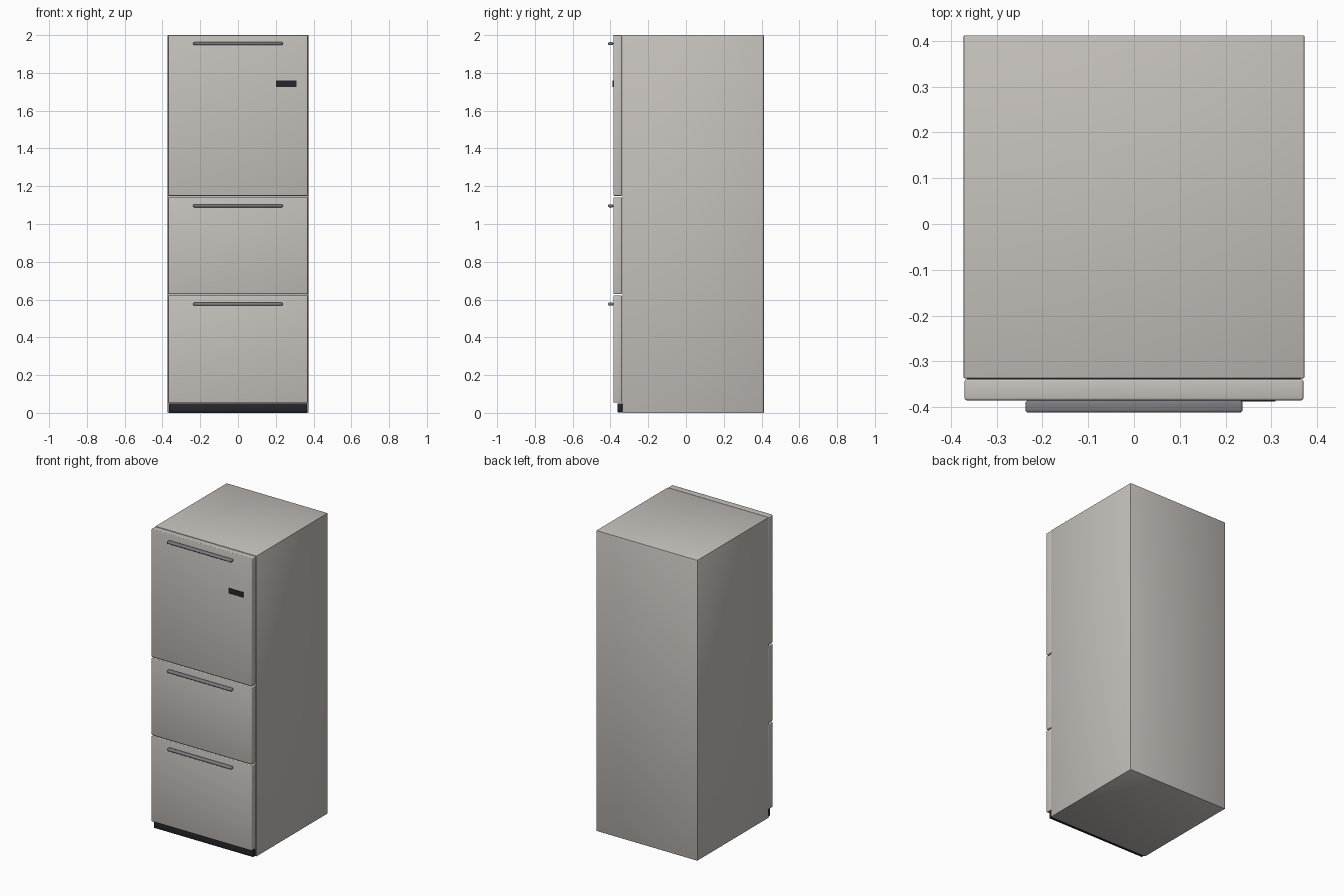
import bpy

cube = bpy.data.objects.get("Cube")
if cube:
    bpy.data.objects.remove(cube, do_unlink=True)


def material(name, rgb, roughness=0.5):
    mat = bpy.data.materials.new(name)
    mat.use_nodes = True
    mat.diffuse_color = (*rgb, 1)
    shader = mat.node_tree.nodes["Principled BSDF"]
    shader.inputs["Base Color"].default_value = (*rgb, 1)
    shader.inputs["Roughness"].default_value = roughness
    return mat


def box(name, x, y, z, mat, bevel=0.0, segments=3):
    """Box from (low, high) ranges on each axis, with rounded edges."""
    ranges = (x, y, z)
    bpy.ops.mesh.primitive_cube_add(size=1, location=[(a + b) / 2 for a, b in ranges])
    obj = bpy.context.object
    obj.name = name
    obj.scale = [b - a for a, b in ranges]
    bpy.ops.object.transform_apply(location=False, rotation=False, scale=True)
    obj.data.materials.append(mat)
    if bevel:
        mod = obj.modifiers.new("Rounded edges", "BEVEL")
        mod.width = bevel
        mod.segments = segments
        bpy.ops.object.modifier_apply(modifier=mod.name)
        bpy.ops.object.shade_smooth_by_angle()
    return obj


steel = material("warm steel", (0.56, 0.53, 0.50))
grey = material("handle grey", (0.20, 0.20, 0.22))
black = material("black plastic", (0.02, 0.02, 0.025))

BACK, BODY_FRONT, DOOR_FRONT = 0.412, -0.337, -0.385

# Cabinet and recessed plinth
box("cabinet", (-0.372, 0.372), (BODY_FRONT, BACK), (0, 2), steel, 0.002, 2)
box("kick_plate", (-0.365, 0.365), (-0.362, BODY_FRONT), (0.003, 0.05), black, 0.002, 2)

# Door and drawers, each with a bar handle near its top edge
fronts = {
    "lower_drawer": (0.054, 0.622, 0.576),
    "middle_drawer": (0.629, 1.141, 1.096),
    "upper_door": (1.149, 2.0, 1.955),
}
for name, (low, high, grip) in fronts.items():
    box(name, (-0.37, 0.37), (DOOR_FRONT, BODY_FRONT - 0.002), (low, high), steel, 0.005)
    box(name + "_handle", (-0.237, 0.237), (-0.412, DOOR_FRONT),
        (grip - 0.008, grip + 0.008), grey, 0.006)

# Control display on the upper door
box("display_panel", (0.2, 0.309), (-0.388, DOOR_FRONT), (1.725, 1.761), black)
